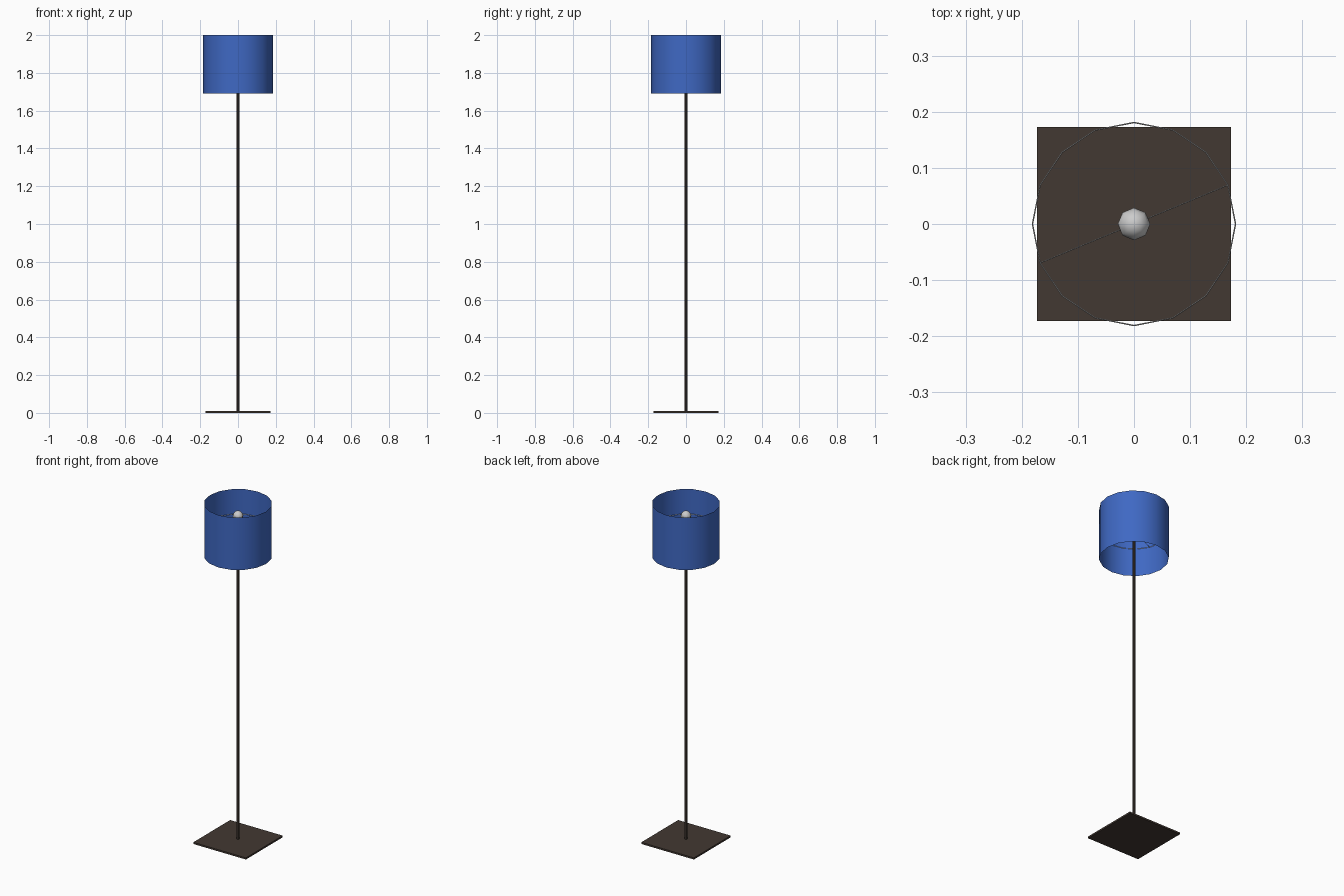
import bpy
import math
from mathutils import Vector

if "Cube" in bpy.data.objects:
    bpy.data.objects.remove(bpy.data.objects["Cube"])


def material(name, rgb):
    m = bpy.data.materials.new(name)
    m.diffuse_color = (*rgb, 1)
    m.use_nodes = True
    m.node_tree.nodes["Principled BSDF"].inputs["Base Color"].default_value = m.diffuse_color
    return m


def finish(name, mat=None, smooth=True):
    ob = bpy.context.object
    ob.name = name
    if mat:
        ob.data.materials.append(mat)
    if smooth:
        bpy.ops.object.shade_smooth_by_angle(angle=math.radians(40))
    return ob


def rod(name, a, b, radius, sides, mat=None):
    a, b = Vector(a), Vector(b)
    bpy.ops.mesh.primitive_cylinder_add(vertices=sides, radius=radius, depth=(b - a).length,
                                        location=(a + b) / 2)
    bpy.context.object.rotation_euler = (b - a).to_track_quat('Z', 'Y').to_euler()
    return finish(name, mat)


metal = material("dark_metal", (0.055, 0.04, 0.032))
fabric = material("blue_fabric", (0.05, 0.14, 0.55))

SHADE_R, RING_R, RING_Z = 0.184, 0.181, 1.853

# Square base plate
bpy.ops.mesh.primitive_cube_add(size=1, location=(0, 0, 0.005))
bpy.context.object.scale = (0.345, 0.345, 0.01)
finish("base_plate", metal, smooth=False)

# Pole up to the bulb
rod("pole", (0, 0, 0.008), (0, 0, 1.905), 0.008, 8, metal)

# Open 16-sided drum shade
bpy.ops.mesh.primitive_cylinder_add(vertices=16, radius=SHADE_R, depth=0.31,
                                    end_fill_type='NOTHING', location=(0, 0, 1.845))
finish("shade", fabric)

# Wire ring inside the shade
bpy.ops.mesh.primitive_torus_add(major_segments=16, minor_segments=4, major_radius=RING_R,
                                 minor_radius=0.0012, location=(0, 0, RING_Z))
finish("shade_ring")

# Wire crossbar carrying the shade on the pole
a = math.radians(22.5)
end = Vector((math.cos(a) * RING_R, math.sin(a) * RING_R, 0))
mid = Vector((0, 0, RING_Z))
rod("shade_crossbar", mid - end, mid + end, 0.001, 4)

# Bulb
bpy.ops.mesh.primitive_uv_sphere_add(segments=8, ring_count=6, radius=0.029,
                                     location=(0, 0, 1.926))
finish("bulb")
